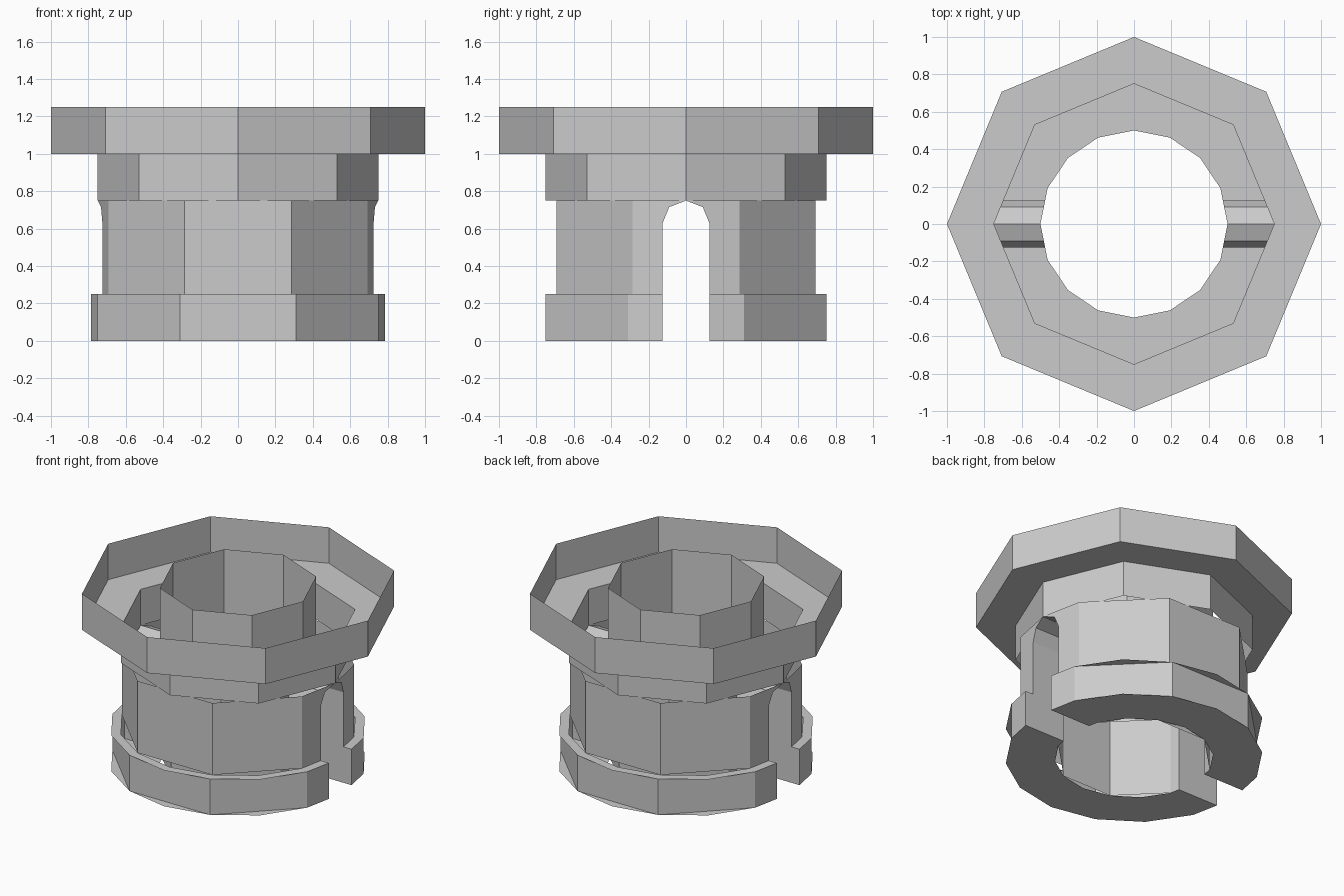
import bpy, bmesh
from math import sin, cos, radians

if "Cube" in bpy.data.objects:
    bpy.data.objects.remove(bpy.data.objects["Cube"])

stone = bpy.data.materials.new("pale grey stone")
stone.diffuse_color = (0.6, 0.6, 0.6, 1)
stone.use_nodes = True
stone.node_tree.nodes["Principled BSDF"].inputs["Base Color"].default_value = (0.6, 0.6, 0.6, 1)

SLOT = 0.125                                     # half width of the side openings
ARCH = [(SLOT, 0.63), (0.09, 0.715), (0, 0.75)]  # opening outline as (y, z)


def polar(r, a):
    return r * cos(radians(a)), r * sin(radians(a))


def side_x(r, y):
    """x on the wall that runs from the corner at 22.5 degrees to the side tip"""
    cx, cy = polar(r, 22.5)
    return r + (cx - r) * y / cy


def build(name, faces):
    """Make one quarter from polygons and mirror it to all four"""
    bm = bmesh.new()
    for pts in faces:
        bm.faces.new([bm.verts.new(p) for p in pts])
    bmesh.ops.remove_doubles(bm, verts=bm.verts, dist=0.0005)
    mesh = bpy.data.meshes.new(name)
    bm.to_mesh(mesh)
    bm.free()
    mesh.materials.append(stone)
    ob = bpy.data.objects.new(name, mesh)
    bpy.context.collection.objects.link(ob)
    mod = ob.modifiers.new("quarters", 'MIRROR')
    mod.use_axis = (True, True, False)
    return ob


def wall(path, z0, z1):
    return [[(*a, z0), (*b, z0), (*b, z1), (*a, z1)] for a, b in zip(path, path[1:])]


def slotted_wall(r, z0, z1, arched):
    """Octagonal wall with a flat front and an opening at the side"""
    corner, front = polar(r, 22.5), polar(r, 67.5)
    faces = wall([corner, front, (0, front[1])], z0, z1)
    outline = ARCH if arched else [(SLOT, z1)]
    side = [(side_x(r, y), y, z) for y, z in [(SLOT, z0)] + outline]
    faces.append([(*corner, z1), *reversed(side), (*corner, z0)])
    return [f if i < 2 else f[::-1] for i, f in enumerate(faces)]


def plate(inner, outer, z, up):
    """Flat ring between two outlines of equal length"""
    faces = [[(*inner[i], z), (*outer[i], z), (*outer[i + 1], z), (*inner[i + 1], z)]
             for i in range(len(inner) - 1)]
    return faces if up else [f[::-1] for f in faces]


def round_outline(r):
    """Sixteen-sided outline, cut off at the opening"""
    return [(side_x(r, SLOT), SLOT)] + [polar(r, 22.5 * i) for i in range(1, 5)]


def octagon(r):
    return [polar(r, a) for a in (0, 45, 90)]


def flip(faces):
    return [f[::-1] for f in faces]


BASE, BODY, BORE = 0.812, 0.75, 0.5

# outer walls, from the ground up
build("base_wall", slotted_wall(BASE, 0, 0.25, False))
build("body_wall", slotted_wall(BODY, 0.25, 0.75, True))
build("collar_wall", wall(octagon(BODY), 0.75, 1.0))
build("rim_wall", wall(octagon(1.0), 1.0, 1.25))

# central tube
build("lower_tube", flip(slotted_wall(BORE, 0, 0.75, True)))
build("upper_tube", flip(wall(octagon(BORE), 0.75, 1.25)))

# flat rings
build("base_underside", plate(round_outline(BORE), round_outline(BASE), 0, False))
build("base_ledge", plate(round_outline(BODY), round_outline(BASE), 0.25, True))
build("rim_underside", plate(octagon(BODY), octagon(1.0), 1.0, False))

# opening sides and arched ceiling
lining = []
for r, outline in ((BASE, [(SLOT, 0), (SLOT, 0.25)]), (BODY, [(SLOT, 0.25)] + ARCH)):
    for (ya, za), (yb, zb) in zip(outline, outline[1:]):
        lining.append([(side_x(BORE, ya), ya, za), (side_x(r, ya), ya, za),
                       (side_x(r, yb), yb, zb), (side_x(BORE, yb), yb, zb)])
build("opening_lining", lining)
